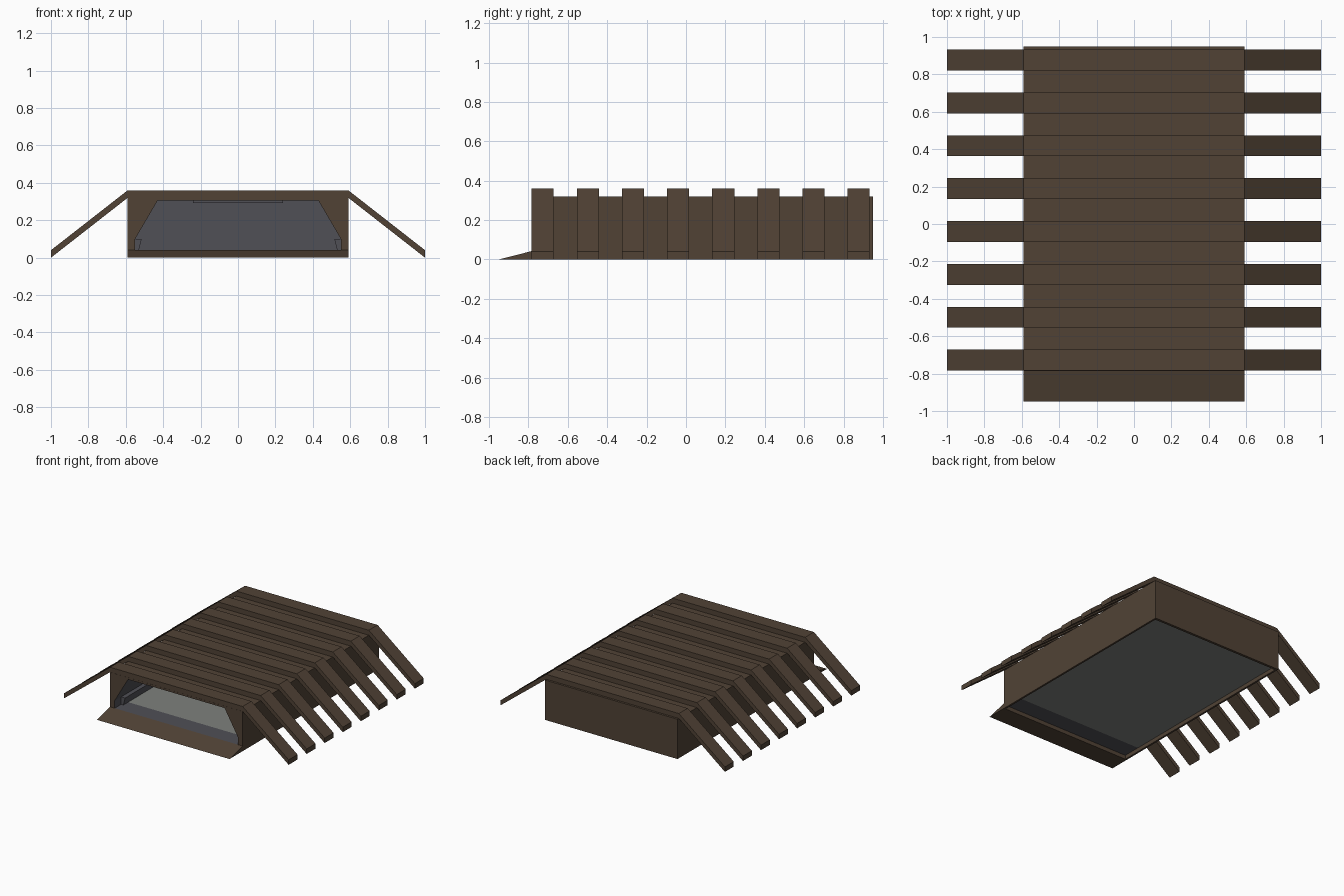
import bpy, bmesh

if "Cube" in bpy.data.objects:
    bpy.data.objects.remove(bpy.data.objects["Cube"])


def material(name, rgb):
    m = bpy.data.materials.new(name)
    m.diffuse_color = (*rgb, 1)
    m.use_nodes = True
    m.node_tree.nodes["Principled BSDF"].inputs["Base Color"].default_value = m.diffuse_color
    return m


BROWN = material("brown wood", (0.082, 0.055, 0.036))
GREY = material("dark grey lining", (0.080, 0.079, 0.092))
FLOOR = material("light grey floor", (0.21, 0.22, 0.205))


def prism(name, profile, a, b, mats, axis="y", rule=None):
    """Extrude a profile (xz along y, or yz along x) from a to b."""
    bm = bmesh.new()
    place = (lambda p, t: (p[0], t, p[1])) if axis == "y" else (lambda p, t: (t, p[0], p[1]))
    start = [bm.verts.new(place(p, a)) for p in profile]
    end = [bm.verts.new(place(p, b)) for p in profile]
    bm.faces.new(start)
    bm.faces.new(end)
    n = len(profile)
    for i in range(n):
        j = (i + 1) % n
        bm.faces.new((start[i], start[j], end[j], end[i]))
    bmesh.ops.recalc_face_normals(bm, faces=bm.faces)
    if rule:
        for f in bm.faces:
            f.material_index = rule(f)
    me = bpy.data.meshes.new(name)
    bm.to_mesh(me)
    bm.free()
    for m in mats:
        me.materials.append(m)
    ob = bpy.data.objects.new(name, me)
    bpy.context.collection.objects.link(ob)
    return ob


def box(name, x0, x1, y0, y1, z0, z1, mats, rule=None):
    return prism(name, [(x0, z0), (x0, z1), (x1, z1), (x1, z0)], y0, y1, mats, rule=rule)


FRONT, BACK, W = -0.785, 0.95, 0.59

# Body shell: outer walls and roof brown, tunnel lining grey above the floor
half = [(W, 0.32), (W, 0.0), (0.575, 0.0), (0.575, 0.04), (0.55, 0.04), (0.55, 0.10), (0.43, 0.305)]
shell = half + [(-x, z) for x, z in reversed(half)]


def lining(f):
    c = f.calc_center_median()
    inside = abs(c.x) < 0.56 and 0.05 < c.z < 0.31 and abs(f.normal.y) < 0.5
    return 1 if inside else 0


prism("body_shell", shell, FRONT, 0.93, [BROWN, GREY], rule=lining)

# Back wall, grey on the inside
box("back_wall", -W, W, 0.93, BACK, 0.0, 0.32, [BROWN, GREY],
    rule=lambda f: 1 if f.normal.y < -0.5 else 0)

# Thin floor and threshold, open underneath
box("threshold", -0.575, 0.575, FRONT, -0.64, 0.032, 0.040, [GREY])
box("floor", -0.575, 0.575, -0.64, 0.93, 0.032, 0.040, [FLOOR])

# Entrance ramp
prism("entrance_ramp", [(-0.95, 0), (FRONT, 0.042), (FRONT, 0)], -W, W, [BROWN], axis="x")

# Inner side ledges and ceiling panel
for s, side in ((1, "right"), (-1, "left")):
    prism(side + "_ledge", [(s * 0.55, 0.04), (s * 0.55, 0.10), (s * 0.515, 0.10), (s * 0.53, 0.04)],
          -0.70, 0.93, [GREY])
box("ceiling_panel", -0.24, 0.24, -0.70, 0.85, 0.293, 0.305, [GREY])

# Roof ribs with sloping legs on both sides
half_rib = [(1, 0), (1, 0.04), (W, 0.36)]
rib = half_rib + [(-x, z) for x, z in reversed(half_rib)] + [(-W, 0.32), (W, 0.32)]
for i in range(8):
    y = -0.728 + i * 0.2293
    prism(f"roof_rib_{i + 1}", rib, y - 0.056, y + 0.056, [BROWN])
